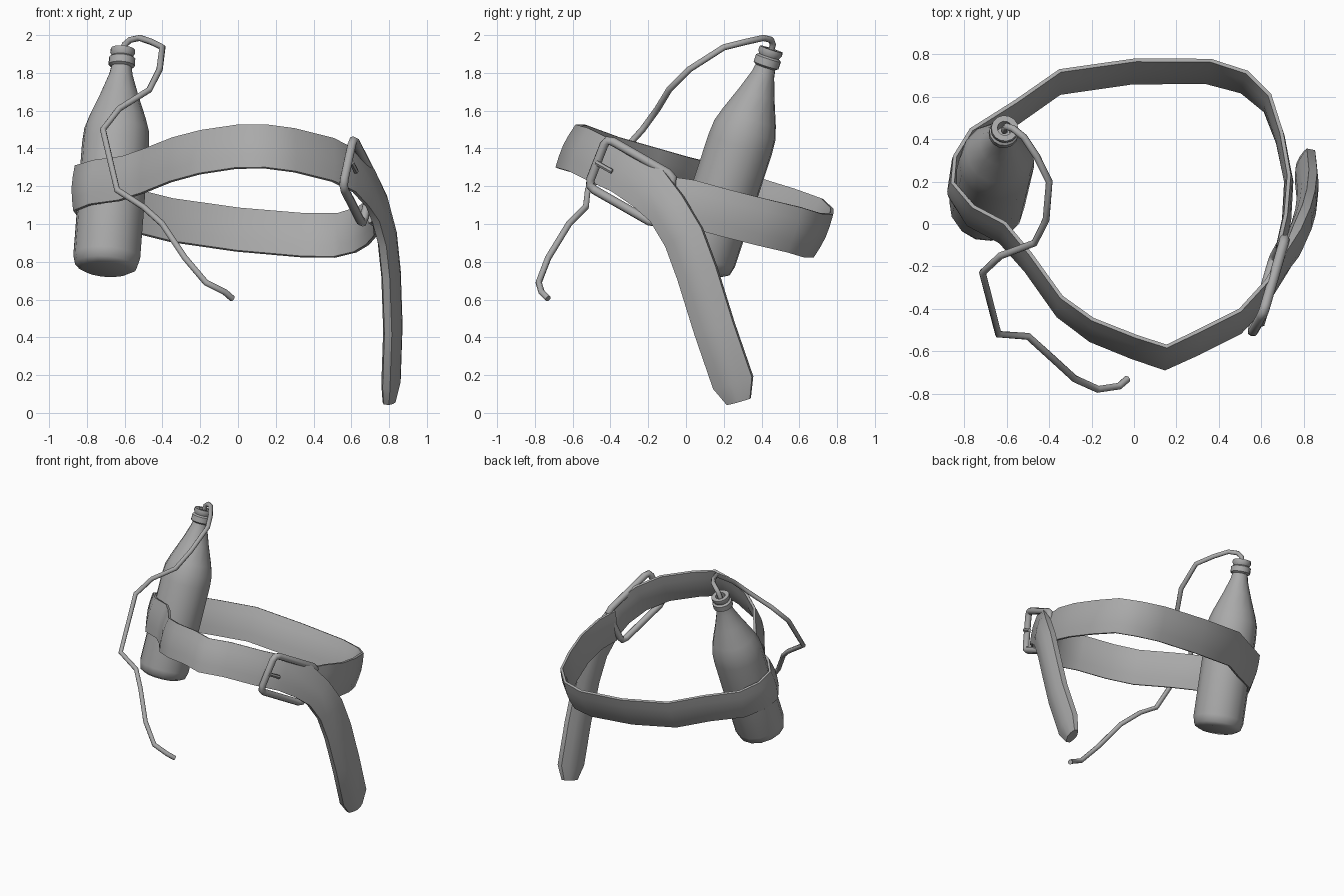
import bpy
import bmesh
import math
from mathutils import Vector

default_cube = bpy.data.objects.get("Cube")
if default_cube:
    bpy.data.objects.remove(default_cube, do_unlink=True)

# One plain grey for every part
grey = bpy.data.materials.new("plain_grey")
grey.use_nodes = True
colour = (0.4, 0.4, 0.4, 1)
grey.diffuse_color = colour
grey.node_tree.nodes["Principled BSDF"].inputs["Base Color"].default_value = colour


def finish(name, bm, angle=50):
    """Turn a bmesh into a smooth-shaded grey object."""
    bmesh.ops.recalc_face_normals(bm, faces=bm.faces)
    mesh = bpy.data.meshes.new(name)
    bm.to_mesh(mesh)
    bm.free()
    mesh.materials.append(grey)
    obj = bpy.data.objects.new(name, mesh)
    bpy.context.collection.objects.link(obj)
    bpy.ops.object.select_all(action="DESELECT")
    obj.select_set(True)
    bpy.context.view_layer.objects.active = obj
    bpy.ops.object.shade_smooth_by_angle(angle=math.radians(angle))
    return obj


def skin(bm, rings, cap=True, closed=False):
    """Bridge equal-sized rings of points with quads."""
    loops = [[bm.verts.new(p) for p in ring] for ring in rings]
    pairs = list(zip(loops, loops[1:]))
    if closed:
        pairs.append((loops[-1], loops[0]))
    for a, b in pairs:
        for i in range(len(a)):
            j = (i + 1) % len(a)
            bm.faces.new((a[i], a[j], b[j], b[i]))
    if cap and not closed:
        bm.faces.new(loops[0])
        bm.faces.new(loops[-1])


def tangent(points, i, closed=False):
    n = len(points)
    if closed:
        return (points[(i + 1) % n] - points[i - 1]).normalized()
    before = (points[i] - points[max(i - 1, 0)]).normalized()
    after = (points[min(i + 1, n - 1)] - points[i]).normalized()
    return (before + after).normalized()


def sweep(name, points, side, section, size, closed=False, transport_from=0):
    """Sweep a section along points; side gives the direction of its width."""
    points = [Vector(p) for p in points]
    side = Vector(side)
    rings = []
    for i, p in enumerate(points):
        t = tangent(points, i, closed)
        across = (side - t * side.dot(t)).normalized()
        out = t.cross(across)
        if i >= transport_from:
            side = across
        width, thick = size(i)
        rings.append([p + across * u * width + out * v * thick for u, v in section])
    bm = bmesh.new()
    skin(bm, rings, closed=closed)
    return finish(name, bm)


def circle(sides):
    angles = [math.tau * k / sides for k in range(sides)]
    return [(math.cos(a), math.sin(a)) for a in angles]


# Bottle: turned profile of (radius, height) on a leaning axis
base = Vector((-0.70, 0.07, 0.76))
top = Vector((-0.61, 0.45, 1.92))
axis = (top - base).normalized()
profile = [
    (0.13, 0), (0.165, 0.02), (0.178, 0.07), (0.178, 0.7), (0.172, 0.78),
    (0.15, 0.85), (0.1, 0.98), (0.062, 1.09), (0.055, 1.13),
    (0.07, 1.14), (0.07, 1.18), (0.056, 1.19), (0.066, 1.21), (0.064, 1.23),
    (0.035, 1.23), (0.03, 1.15),
]
right = axis.orthogonal().normalized()
depth = axis.cross(right)
bm = bmesh.new()
skin(bm, [[base + axis * h + (right * c + depth * s) * r for c, s in circle(14)]
          for r, h in profile])
finish("bottle", bm)

# Belt: starts at the buckle, runs around the back and left, through the
# buckle again, then hangs down as a loose tail
loop_path = [
    (0.69, -0.12, 1.13), (0.72, 0.02, 1.11), (0.73, 0.2, 1.06),
    (0.69, 0.4, 1.01), (0.63, 0.57, 0.97), (0.52, 0.67, 0.94),
    (0.35, 0.72, 0.94), (0, 0.72, 0.97), (-0.35, 0.67, 1.02),
    (-0.55, 0.53, 1.07), (-0.76, 0.4, 1.11), (-0.84, 0.28, 1.15),
    (-0.86, 0.16, 1.19), (-0.77, 0.04, 1.22), (-0.62, -0.04, 1.24),
    (-0.5, -0.18, 1.28), (-0.35, -0.39, 1.34), (-0.2, -0.5, 1.38),
    (0, -0.58, 1.41), (0.15, -0.63, 1.41), (0.3, -0.56, 1.39),
    (0.5, -0.46, 1.34),
]
tail_path = [
    (0.62, -0.33, 1.28), (0.7, -0.2, 1.19), (0.75, -0.1, 1.08),
    (0.79, -0.01, 0.93), (0.81, 0.06, 0.74), (0.82, 0.15, 0.45),
    (0.81, 0.25, 0.16), (0.8, 0.28, 0.06),
]
strap = [(-1, -0.4), (-0.5, -0.8), (0, -1), (0.5, -0.8), (1, -0.4),
         (1, 0.4), (0.5, 0.8), (0, 1), (-0.5, 0.8), (-1, 0.4)]
first_tail = len(loop_path)
last = first_tail + len(tail_path) - 1


def belt_size(i):
    if i == last:
        return 0.065, 0.035
    if i > first_tail + 1:
        return 0.11, 0.05
    return 0.125, 0.022


sweep("belt", loop_path + tail_path, (0, 0.42, 0.9), strap, belt_size,
      transport_from=first_tail)

# Buckle: rounded rectangular frame
a = Vector((0.61, -0.42, 1.455))
b = Vector((0.555, -0.52, 1.2))
c = Vector((0.715, -0.06, 1.25))
corners = [a, b, b + c - a, c]
frame = []
for i, corner in enumerate(corners):
    to_prev = (corners[i - 1] - corner).normalized()
    to_next = (corners[(i + 1) % 4] - corner).normalized()
    frame += [corner + to_prev * 0.04, corner + (to_prev + to_next) * 0.01,
              corner + to_next * 0.04]
normal = (b - a).cross(c - a).normalized()
sweep("buckle_frame", frame, normal, circle(8), lambda i: (0.024, 0.024), closed=True)

# Buckle prong: short pin from the outer bar
outward = normal if normal.x > 0 else -normal
pin = (a + b) / 2 + outward * 0.02
along = (c - a).normalized()
sweep("buckle_prong", [pin, pin + along * 0.1], normal, circle(6),
      lambda i: (0.014, 0.014))

# Cord: thin bent tube from the bottle mouth
cord_path = [
    (-0.612, 0.44, 1.88), (-0.6, 0.46, 1.95), (-0.57, 0.45, 1.975),
    (-0.52, 0.41, 1.985), (-0.46, 0.32, 1.965), (-0.4, 0.2, 1.935),
    (-0.415, 0.02, 1.82), (-0.47, -0.09, 1.71), (-0.63, -0.15, 1.61),
    (-0.715, -0.23, 1.5), (-0.64, -0.52, 1.18), (-0.5, -0.53, 1.09),
    (-0.4, -0.62, 1), (-0.28, -0.73, 0.82), (-0.17, -0.78, 0.69),
    (-0.07, -0.765, 0.64), (-0.03, -0.73, 0.605),
]
sweep("cord", cord_path, (0.3, 0.2, 1), circle(8), lambda i: (0.017, 0.017))
